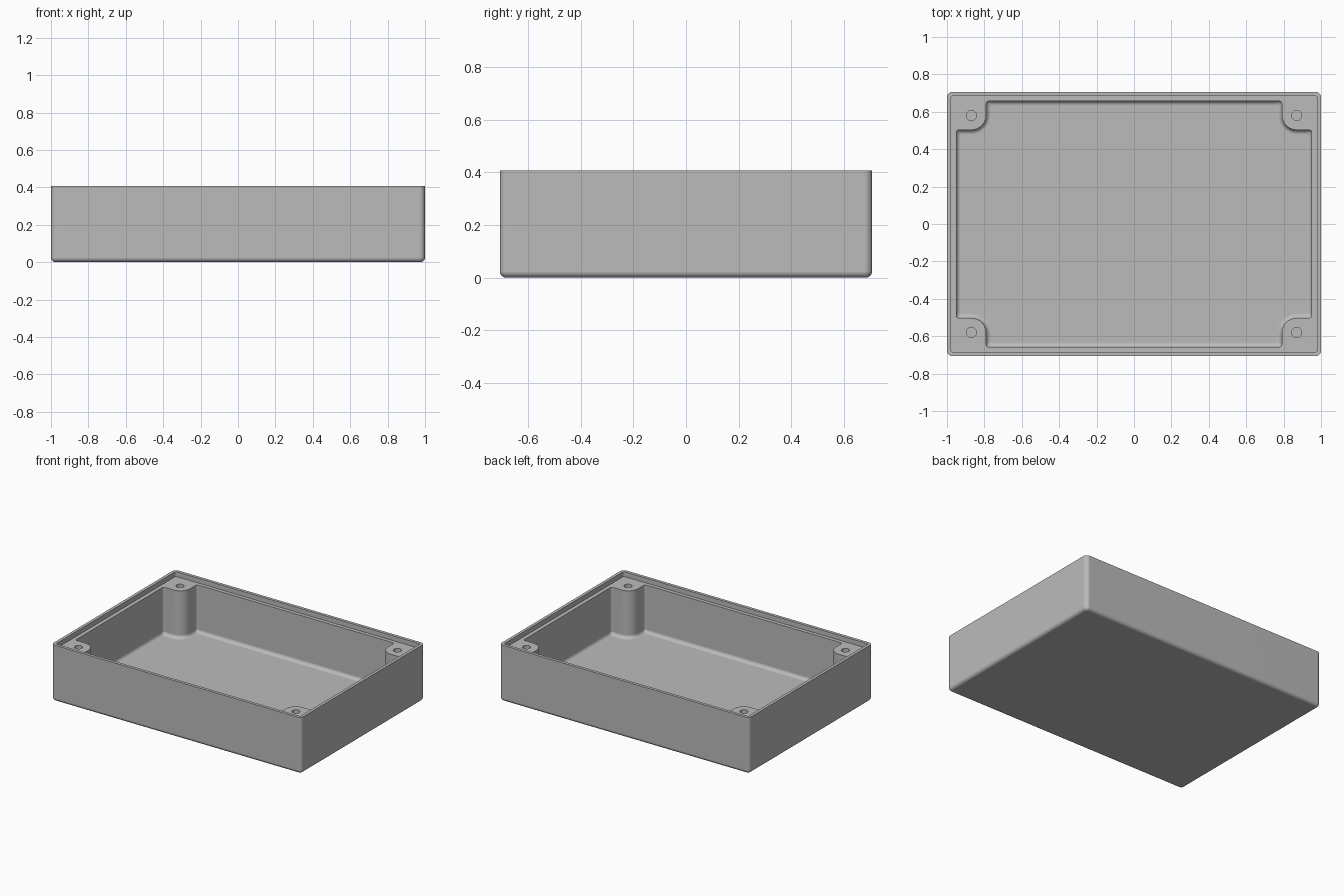
import bpy, bmesh
from math import sin, cos, pi
from mathutils import Vector

cube = bpy.data.objects.get("Cube")
if cube:
    bpy.data.objects.remove(cube)

HALF_X, HALF_Y, HEIGHT = 1.0, 0.707, 0.408
LEDGE_Z = HEIGHT - 0.035
FLOOR_Z = 0.03
FILLET = 0.025
STEPS = 6


def rounded(corners, segs=8):
    """Closed 2D outline with each (x, y, radius) right-angle corner rounded."""
    out = []
    for i, (x, y, r) in enumerate(corners):
        p = Vector((x, y))
        a = (Vector(corners[i - 1][:2]) - p).normalized()
        b = (Vector(corners[(i + 1) % len(corners)][:2]) - p).normalized()
        for s in range(segs + 1):
            t = s / segs * pi / 2
            out.append(p + r * (a * (1 - sin(t)) + b * (1 - cos(t))))
    return out


def rectangle(inset, r):
    x, y = HALF_X - inset, HALF_Y - inset
    return rounded([(x, y, r), (-x, y, r), (-x, -y, r), (x, -y, r)])


def cavity(inset):
    """Inner pocket outline with a rounded screw post in every corner."""
    x, y = 0.95 - inset, 0.658 - inset
    px, py = 0.79 - inset, 0.503 - inset
    small, post = 0.015, 0.08 + inset
    corners = []
    for sx, sy in ((1, 1), (-1, 1), (-1, -1), (1, -1)):
        trio = [(sx * x, sy * py, small), (sx * px, sy * py, post),
                (sx * px, sy * y, small)]
        corners += trio if sx * sy > 0 else trio[::-1]
    return rounded(corners)


def circle(cx, cy, r, n=32):
    return [Vector((cx + r * cos(2 * pi * i / n), cy + r * sin(2 * pi * i / n)))
            for i in range(n)]


bm = bmesh.new()


def loft(sections):
    """Skin a stack of (outline, z) sections; returns the vertex rings."""
    rings = [[bm.verts.new((p.x, p.y, z)) for p in pts] for pts, z in sections]
    for lo, hi in zip(rings, rings[1:]):
        n = len(lo)
        for i in range(n):
            j = (i + 1) % n
            bm.faces.new((lo[i], lo[j], hi[j], hi[i]))
    return rings


def ring_edges(ring):
    return [bm.edges.get((ring[i - 1], ring[i])) for i in range(len(ring))]


# Outer wall: rounded bottom edge, flat rim, step down to the ledge
shell = []
for s in range(STEPS + 1):
    t = s / STEPS * pi / 2
    shell.append((rectangle(FILLET * (1 - sin(t)), 0.005 + FILLET * sin(t)),
                  FILLET * (1 - cos(t))))
shell += [(rectangle(0, 0.03), HEIGHT),
          (rectangle(0.022, 0.01), HEIGHT),
          (rectangle(0.022, 0.01), LEDGE_Z)]
outer = loft(shell)
bm.faces.new(outer[0])

# Pocket walls with a filleted floor
pocket = [(cavity(0), LEDGE_Z)]
for s in range(STEPS + 1):
    t = s / STEPS * pi / 2
    pocket.append((cavity(FILLET * (1 - cos(t))),
                   FLOOR_Z + FILLET * (1 - sin(t))))
inner = loft(pocket)
bm.faces.new(inner[-1])

# Blind screw holes in the posts
ledge_edges = ring_edges(outer[-1]) + ring_edges(inner[0])
for sx in (-1, 1):
    for sy in (-1, 1):
        ring = circle(sx * 0.87, sy * 0.58, 0.027)
        hole = loft([(ring, LEDGE_Z), (ring, LEDGE_Z - 0.25)])
        bm.faces.new(hole[1])
        ledge_edges += ring_edges(hole[0])

# Ledge joining the wall, pocket and holes
bmesh.ops.triangle_fill(bm, edges=ledge_edges, use_beauty=True,
                        normal=(0, 0, 1))
bmesh.ops.recalc_face_normals(bm, faces=bm.faces[:])

mesh = bpy.data.meshes.new("enclosure_base")
bm.to_mesh(mesh)
bm.free()
box = bpy.data.objects.new("enclosure_base", mesh)
bpy.context.collection.objects.link(box)

# Grey plastic
grey = bpy.data.materials.new("grey plastic")
grey.use_nodes = True
colour = (0.5, 0.5, 0.5, 1)
grey.diffuse_color = colour
grey.node_tree.nodes["Principled BSDF"].inputs["Base Color"].default_value = colour
mesh.materials.append(grey)

# Smooth fillets, crisp edges, flat large faces
bpy.ops.object.select_all(action="DESELECT")
box.select_set(True)
bpy.context.view_layer.objects.active = box
bpy.ops.object.shade_smooth_by_angle(angle=pi / 6)
weighted = box.modifiers.new("even_shading", "WEIGHTED_NORMAL")
weighted.keep_sharp = True
